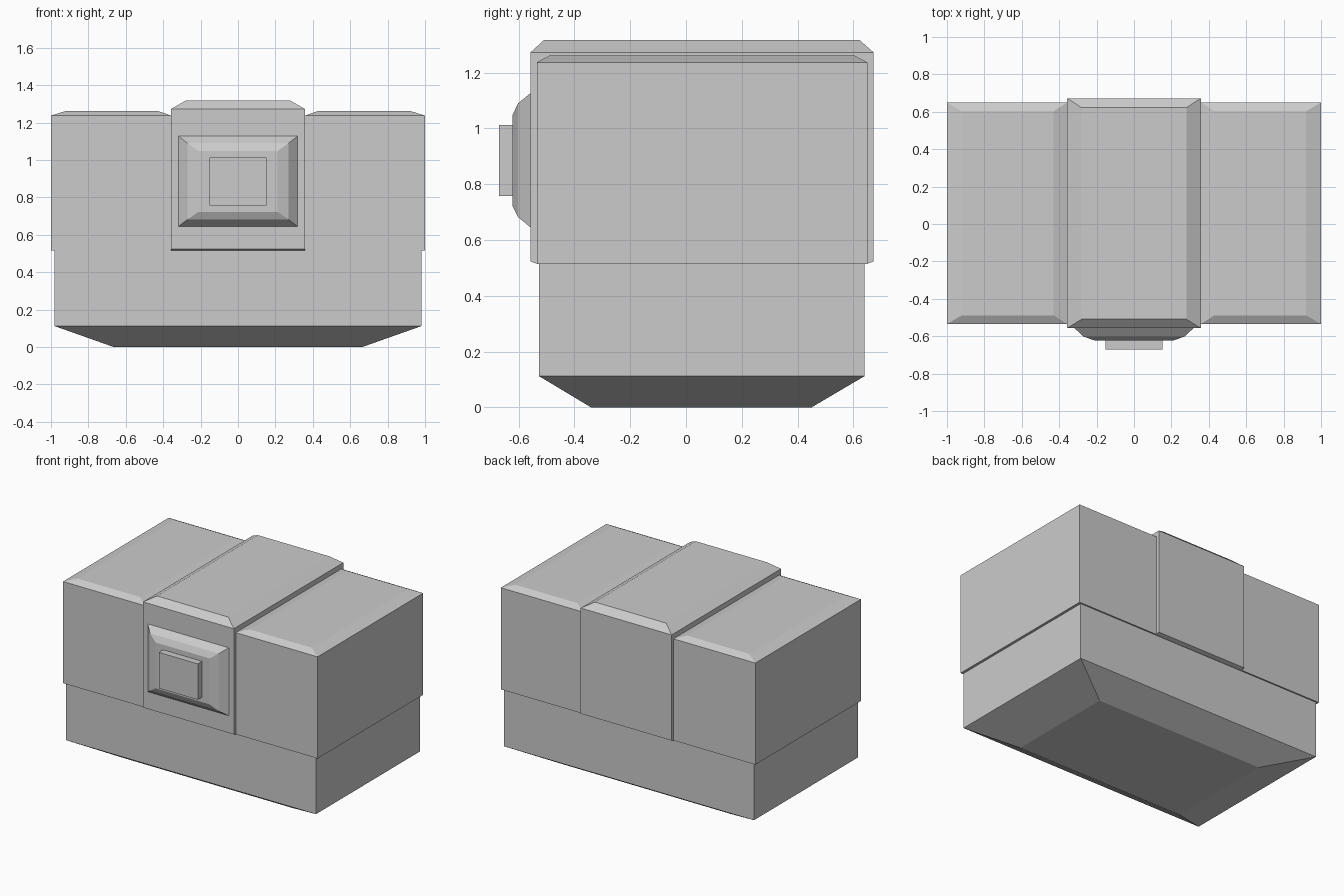
import bpy, bmesh

if "Cube" in bpy.data.objects:
    bpy.data.objects.remove(bpy.data.objects["Cube"])


def stack(name, rects, axis="z"):
    """Join rectangles (level, a0, a1, b0, b1) into one closed solid.
    axis z: a = x, b = y.  axis y: a = x, b = z."""
    bm = bmesh.new()
    rings = []
    for lv, a0, a1, b0, b1 in rects:
        corners = [(a0, b0), (a1, b0), (a1, b1), (a0, b1)]
        rings.append([bm.verts.new((a, b, lv) if axis == "z" else (a, lv, b))
                      for a, b in corners])
    for lo, hi in zip(rings, rings[1:]):
        for i in range(4):
            j = (i + 1) % 4
            bm.faces.new((lo[i], lo[j], hi[j], hi[i]))
    bm.faces.new(rings[0])
    bm.faces.new(rings[-1])
    bmesh.ops.recalc_face_normals(bm, faces=bm.faces)
    mesh = bpy.data.meshes.new(name)
    bm.to_mesh(mesh)
    bm.free()
    obj = bpy.data.objects.new(name, mesh)
    bpy.context.collection.objects.link(obj)
    return obj


# Lower case with tapered underside
stack("base", [(0, -0.665, 0.665, -0.34, 0.45),
               (0.112, -0.982, 0.982, -0.527, 0.64),
               (0.515, -0.982, 0.982, -0.527, 0.64)])

# Lid panel on the right, mirrored to the left
lid = stack("lid_panels", [(0.515, 0.357, 1.0, -0.535, 0.65),
                           (1.237, 0.357, 1.0, -0.535, 0.65),
                           (1.262, 0.43, 0.92, -0.488, 0.603)])
lid.modifiers.new("mirror", "MIRROR").use_mirror_merge = False

# Raised band across the middle of the lid
stack("center_band", [(0.515, -0.357, 0.357, -0.535, 0.65),
                      (0.523, -0.357, 0.357, -0.557, 0.672),
                      (1.273, -0.357, 0.357, -0.557, 0.672),
                      (1.317, -0.28, 0.28, -0.509, 0.622)])

# Domed latch plate and its button
stack("latch_plate", [(-0.55, -0.318, 0.318, 0.645, 1.127),
                      (-0.557, -0.318, 0.318, 0.645, 1.127),
                      (-0.602, -0.27, 0.27, 0.682, 1.09),
                      (-0.622, -0.212, 0.212, 0.722, 1.048)], "y")
stack("latch_button", [(-0.61, -0.153, 0.153, 0.757, 1.012),
                       (-0.67, -0.153, 0.153, 0.757, 1.012)], "y")
